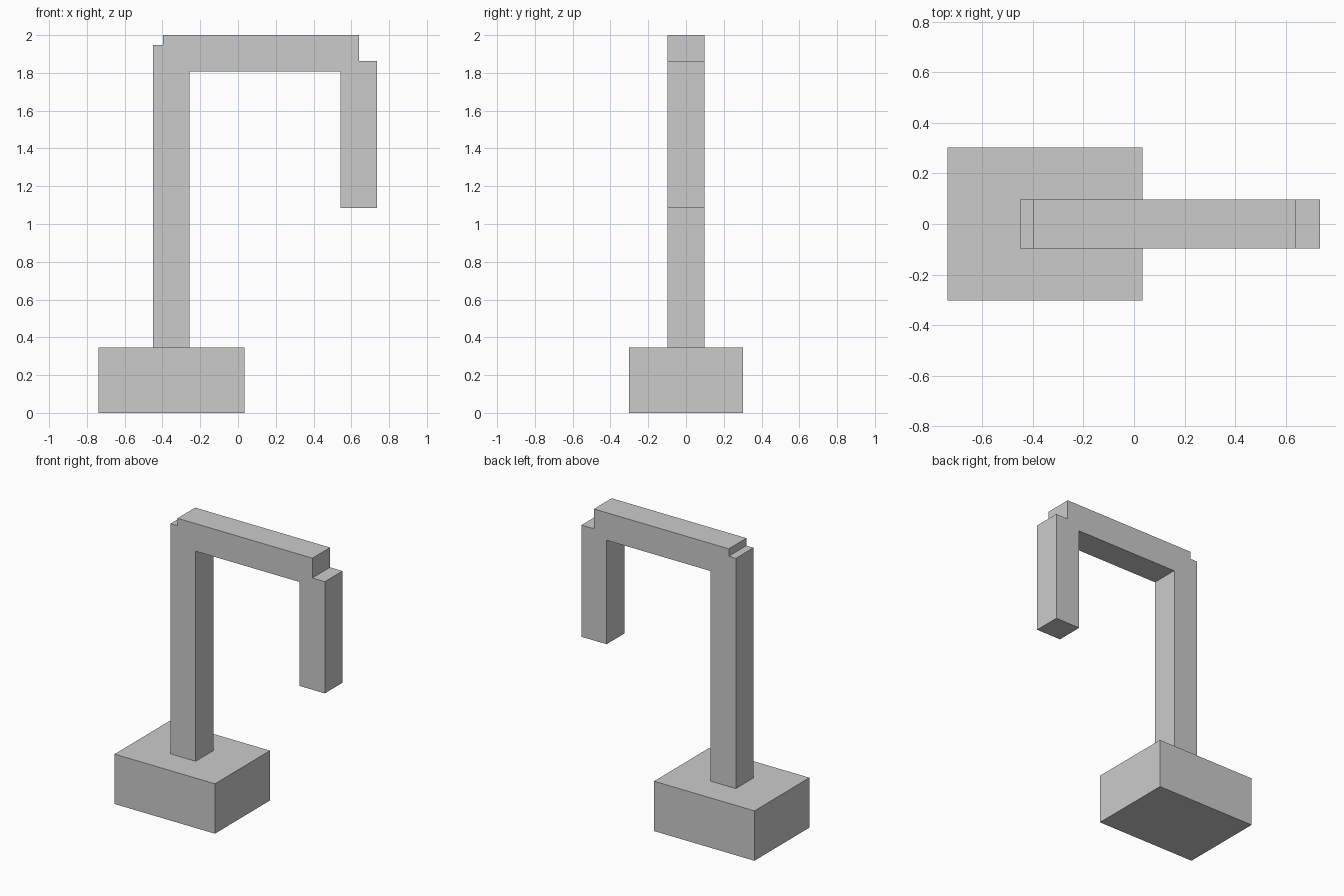
import bpy

cube = bpy.data.objects.get("Cube")
if cube:
    bpy.data.objects.remove(cube, do_unlink=True)

GREY = (0.6, 0.6, 0.6, 1.0)
grey = bpy.data.materials.new("plain grey")
grey.use_nodes = True
grey.diffuse_color = GREY
grey.node_tree.nodes["Principled BSDF"].inputs["Base Color"].default_value = GREY


def box(name, x, y, z):
    """Add a box spanning the given (low, high) range on each axis."""
    spans = (x, y, z)
    bpy.ops.mesh.primitive_cube_add(size=1, location=[(a + b) / 2 for a, b in spans])
    obj = bpy.context.object
    obj.name = obj.data.name = name
    obj.scale = [b - a for a, b in spans]
    bpy.ops.object.transform_apply(location=False, rotation=False, scale=True)
    obj.data.materials.append(grey)
    return obj


BAR = (-0.097, 0.097)  # shared depth of the square bars

# Heavy foot block
box("base", (-0.738, 0.034), (-0.302, 0.302), (0, 0.347))
# Upright post, standing on the base
box("post", (-0.451, -0.258), BAR, (0.347, 1.948))
# Horizontal beam, stepped above the post and the drop bar
box("top_beam", (-0.397, 0.64), BAR, (1.808, 2.0))
# Short bar hanging from the far end
box("hanging_bar", (0.543, 0.736), BAR, (1.085, 1.862))
